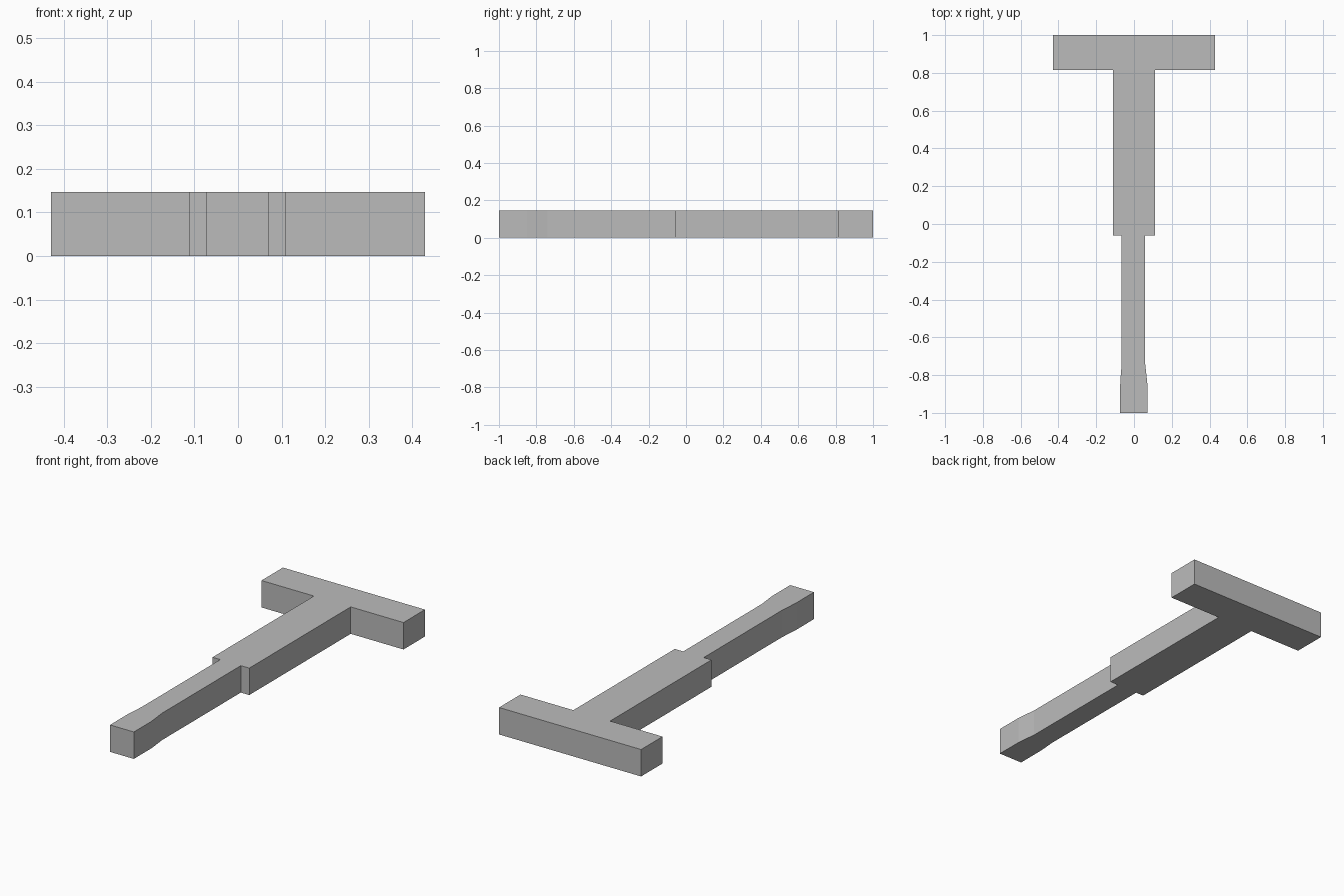
import bpy
import bmesh

cube = bpy.data.objects.get("Cube")
if cube:
    bpy.data.objects.remove(cube, do_unlink=True)

HEIGHT = 0.147

grey = bpy.data.materials.new("plain grey")
grey.use_nodes = True
colour = (0.5, 0.5, 0.5, 1)
grey.diffuse_color = colour
grey.node_tree.nodes["Principled BSDF"].inputs["Base Color"].default_value = colour

# Half outline from the flared tip to the crossbar: (half width, y, centre x)
half = [
    (0.072, -1.0, -0.001), (0.072, -0.85, -0.001),   # flared tip
    (0.068, -0.8, -0.002), (0.062, -0.74, -0.003),   # taper
    (0.062, -0.06, -0.003),                          # thin shaft
    (0.111, -0.06, -0.001), (0.111, 0.815, -0.001),  # thick body
    (0.429, 0.815, 0), (0.429, 1.0, 0),              # crossbar
]
outline = [(c + w, y) for w, y, c in half] + [(c - w, y) for w, y, c in reversed(half)]

# Extrude the closed outline into a solid
bm = bmesh.new()
base = bm.faces.new([bm.verts.new((x, y, 0)) for x, y in outline])
top = bmesh.ops.extrude_face_region(bm, geom=[base], use_keep_orig=True)
raised = [v for v in top["geom"] if isinstance(v, bmesh.types.BMVert)]
bmesh.ops.translate(bm, verts=raised, vec=(0, 0, HEIGHT))
bmesh.ops.recalc_face_normals(bm, faces=bm.faces)

mesh = bpy.data.meshes.new("t_handle_rod")
bm.to_mesh(mesh)
bm.free()
mesh.materials.append(grey)
rod = bpy.data.objects.new("t_handle_rod", mesh)
bpy.context.collection.objects.link(rod)
